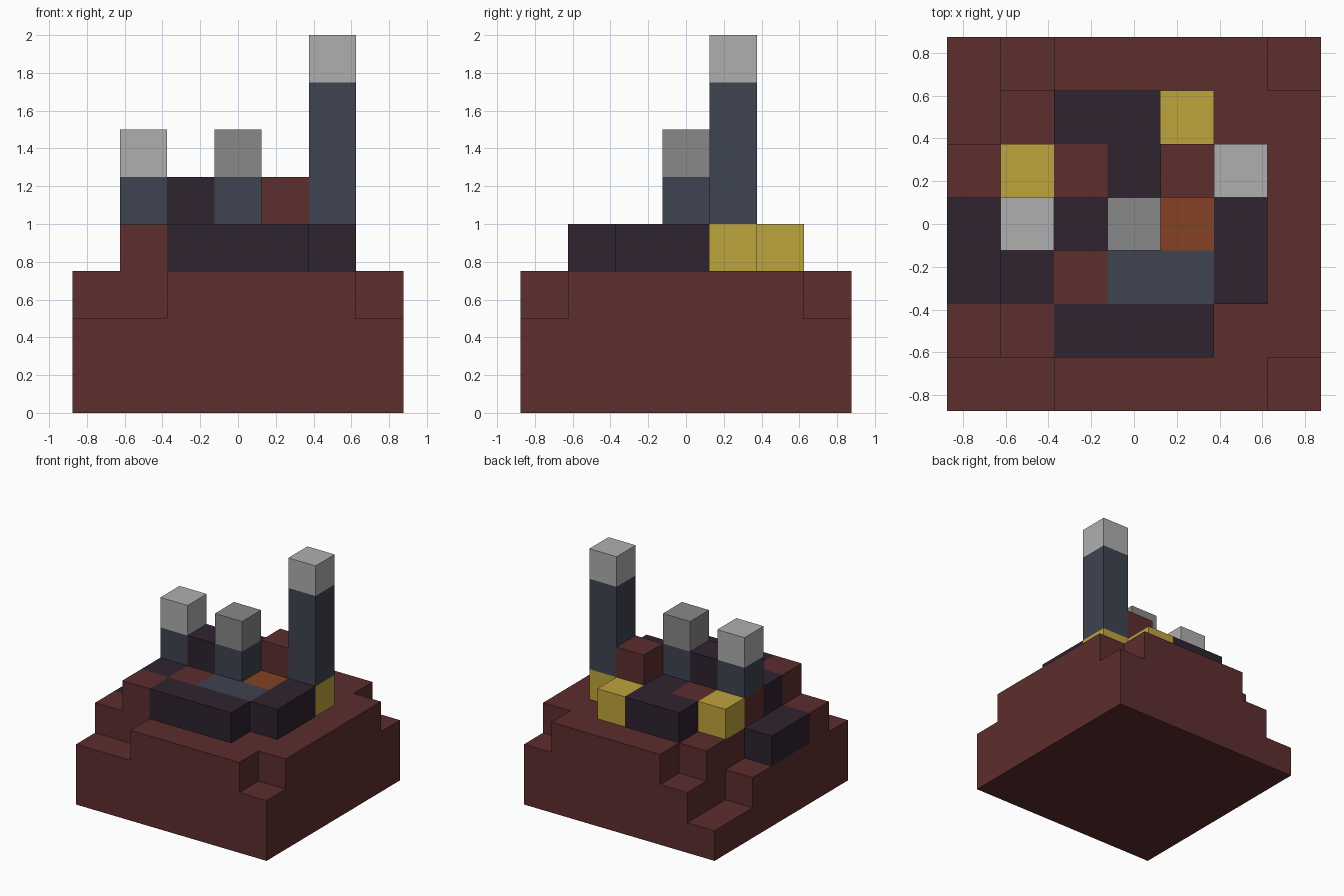
import bpy
import bmesh
from mathutils import Vector

CELL = 0.25
HALF = 7 * CELL / 2

cube = bpy.data.objects.get("Cube")
if cube:
    bpy.data.objects.remove(cube, do_unlink=True)


def linear(c):
    c /= 255
    return c / 12.92 if c <= 0.04045 else ((c + 0.055) / 1.055) ** 2.4


def material(name, *rgb):
    colour = [linear(c) for c in rgb] + [1]
    mat = bpy.data.materials.new(name)
    mat.use_nodes = True
    mat.diffuse_color = colour
    mat.node_tree.nodes["Principled BSDF"].inputs["Base Color"].default_value = colour
    return mat


def block(x, y, z, nx=1, ny=1, nz=1):
    """Set of grid cells filled by a box with its low corner at x, y, z."""
    return {(i, j, k) for i in range(x, x + nx)
            for j in range(y, y + ny) for k in range(z, z + nz)}


def part(name, cells, mat):
    """Closed mesh around a set of cells, with flat areas merged."""
    bm = bmesh.new()
    verts = {}

    def corner(p):
        if p not in verts:
            verts[p] = bm.verts.new(Vector(p) * CELL - Vector((HALF, HALF, 0)))
        return verts[p]

    for cell in sorted(cells):
        for axis in range(3):
            u, v = (axis + 1) % 3, (axis + 2) % 3
            for side in (0, 1):
                near = list(cell)
                near[axis] += 2 * side - 1
                if tuple(near) in cells:
                    continue
                ring = []
                for a, b in ((0, 0), (1, 0), (1, 1), (0, 1)):
                    p = list(cell)
                    p[axis] += side
                    p[u] += a
                    p[v] += b
                    ring.append(corner(tuple(p)))
                bm.faces.new(ring if side else ring[::-1])
    bmesh.ops.dissolve_limit(bm, angle_limit=0.01, verts=bm.verts[:], edges=bm.edges[:])
    mesh = bpy.data.meshes.new(name)
    bm.to_mesh(mesh)
    bm.free()
    mesh.materials.append(mat)
    bpy.context.collection.objects.link(bpy.data.objects.new(name, mesh))


red_rock = material("red brown rock", 93, 45, 45)
dark_rock = material("dark purple rock", 47, 35, 47)
slate = material("slate blue", 62, 67, 80)
light_grey = material("light grey", 175, 175, 175)
mid_grey = material("mid grey", 136, 136, 136)
yellow = material("yellow", 190, 164, 60)
orange = material("burnt orange", 131, 66, 36)

# Stepped base: a solid slab with its corners and one edge cut down
base = block(0, 0, 0, 7, 7, 3)
base -= block(0, 0, 2, 2) | block(6, 0, 2) | block(6, 6, 2)
base -= block(0, 2, 2, 1, 3) | block(0, 5, 1, 1, 2, 2) | block(1, 6, 2)
part("stepped_base", base, red_rock)

# Red lumps set into the upper terrace
part("terrace_corner", block(1, 1, 3), red_rock)
part("terrace_front_patch", block(2, 2, 3), red_rock)
part("terrace_back_patch", block(2, 4, 3), red_rock)
part("terrace_knob", block(4, 4, 3, 1, 1, 2), red_rock)
part("right_pillar_foot", block(1, 3, 3), red_rock)

# Dark rock
part("dark_front_ridge", block(2, 1, 3, 3), dark_rock)
part("dark_left_ridge", block(5, 2, 3, 1, 2), dark_rock)
part("dark_right_ledge", block(0, 2, 2, 1, 2), dark_rock)
part("dark_right_lump", block(1, 2, 3), dark_rock)
part("dark_core", block(2, 3, 3, 2) | block(2, 3, 4) | block(3, 4, 3)
     | block(2, 5, 3, 2), dark_rock)

# Inlaid patches on the terrace
part("slate_inlay", block(3, 2, 3, 2), slate)
part("orange_inlay", block(4, 3, 3), orange)
part("yellow_right_block", block(1, 4, 3), yellow)
part("yellow_back_block", block(4, 5, 3), yellow)
part("yellow_tower_foot", block(5, 4, 3), yellow)

# Pillars with grey caps
for name, x, y, height, cap in (("right", 1, 3, 1, light_grey),
                                ("middle", 3, 3, 1, mid_grey),
                                ("tall_left", 5, 4, 3, light_grey)):
    part(name + "_pillar", block(x, y, 4, 1, 1, height), slate)
    part(name + "_pillar_cap", block(x, y, 4 + height), cap)
